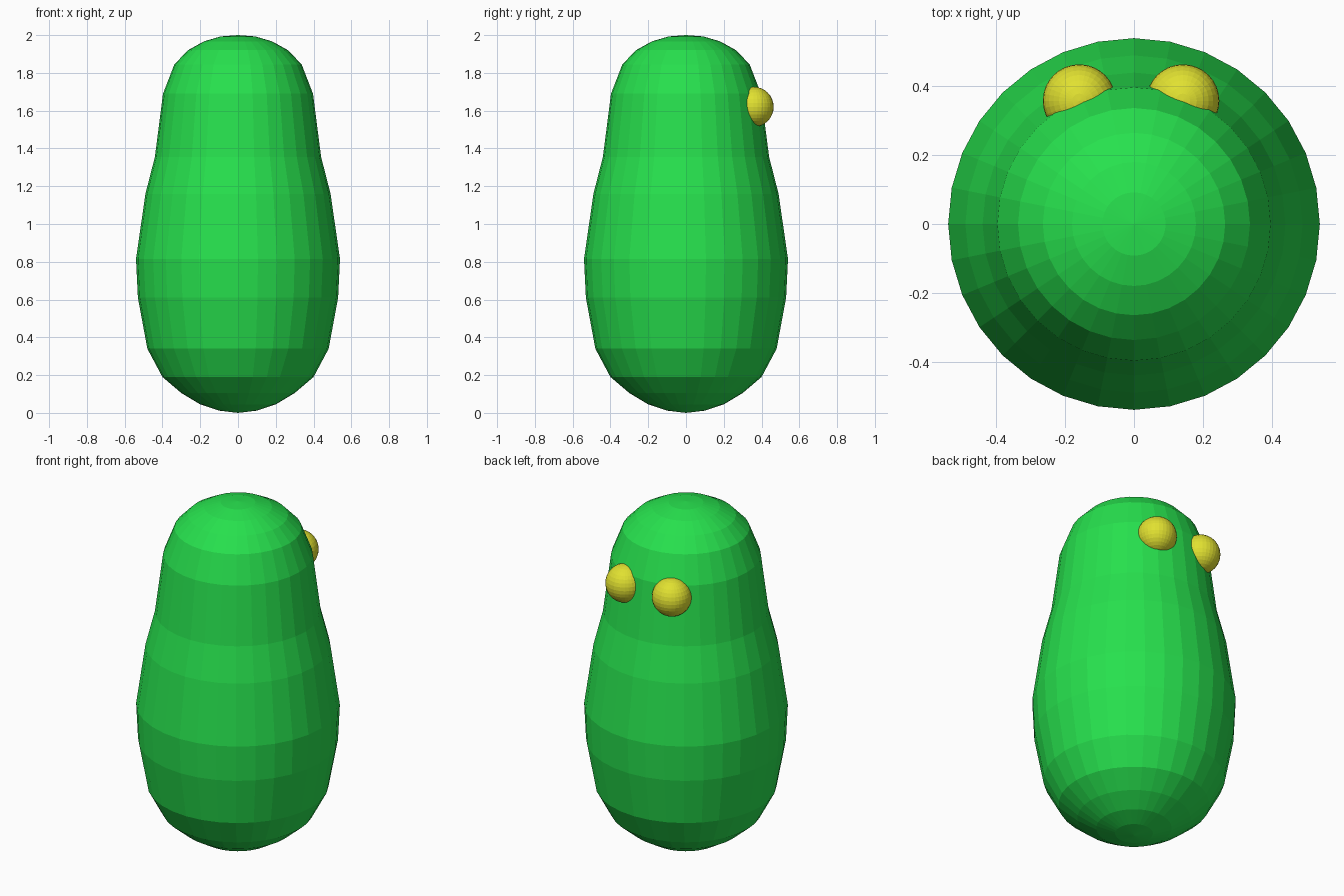
import bpy, bmesh, math
from mathutils import Matrix

if "Cube" in bpy.data.objects:
    bpy.data.objects.remove(bpy.data.objects["Cube"])

def material(name, rgb):
    m = bpy.data.materials.new(name)
    m.diffuse_color = (*rgb, 1)
    m.use_nodes = True
    m.node_tree.nodes["Principled BSDF"].inputs["Base Color"].default_value = m.diffuse_color
    return m

def finish(bm, name, mat):
    bmesh.ops.recalc_face_normals(bm, faces=bm.faces)
    me = bpy.data.meshes.new(name)
    bm.to_mesh(me)
    bm.free()
    me.materials.append(mat)
    ob = bpy.data.objects.new(name, me)
    bpy.context.collection.objects.link(ob)
    return ob

green = material("bright green", (0.02, 0.75, 0.075))
yellow = material("yellow", (0.75, 0.75, 0.03))

# Body: flat-faced 32-sided lathe from (radius, height) profile
profile = [(0, 0), (0.10, 0.012), (0.20, 0.045), (0.30, 0.105), (0.40, 0.19),
           (0.48, 0.34), (0.53, 0.61), (0.54, 0.815), (0.49, 1.16), (0.44, 1.355),
           (0.397, 1.69), (0.337, 1.845), (0.265, 1.92), (0.18, 1.967),
           (0.092, 1.993), (0, 2.0)]
bm = bmesh.new()
pts = [bm.verts.new((r, 0, z)) for r, z in profile]
edges = [bm.edges.new(p) for p in zip(pts, pts[1:])]
bmesh.ops.spin(bm, geom=pts + edges, cent=(0, 0, 0), axis=(0, 0, 1),
               angle=math.tau, steps=32, use_merge=True)
bmesh.ops.remove_doubles(bm, verts=bm.verts, dist=1e-4)
finish(bm, "body", green)

# Eyes: small spheres half sunk into the body at the back
for name, x in (("left_eye", -0.159), ("right_eye", 0.142)):
    bm = bmesh.new()
    bmesh.ops.create_uvsphere(bm, u_segments=32, v_segments=16, radius=0.106,
                              matrix=Matrix.Translation((x, 0.358, 1.62)))
    finish(bm, name, yellow)
